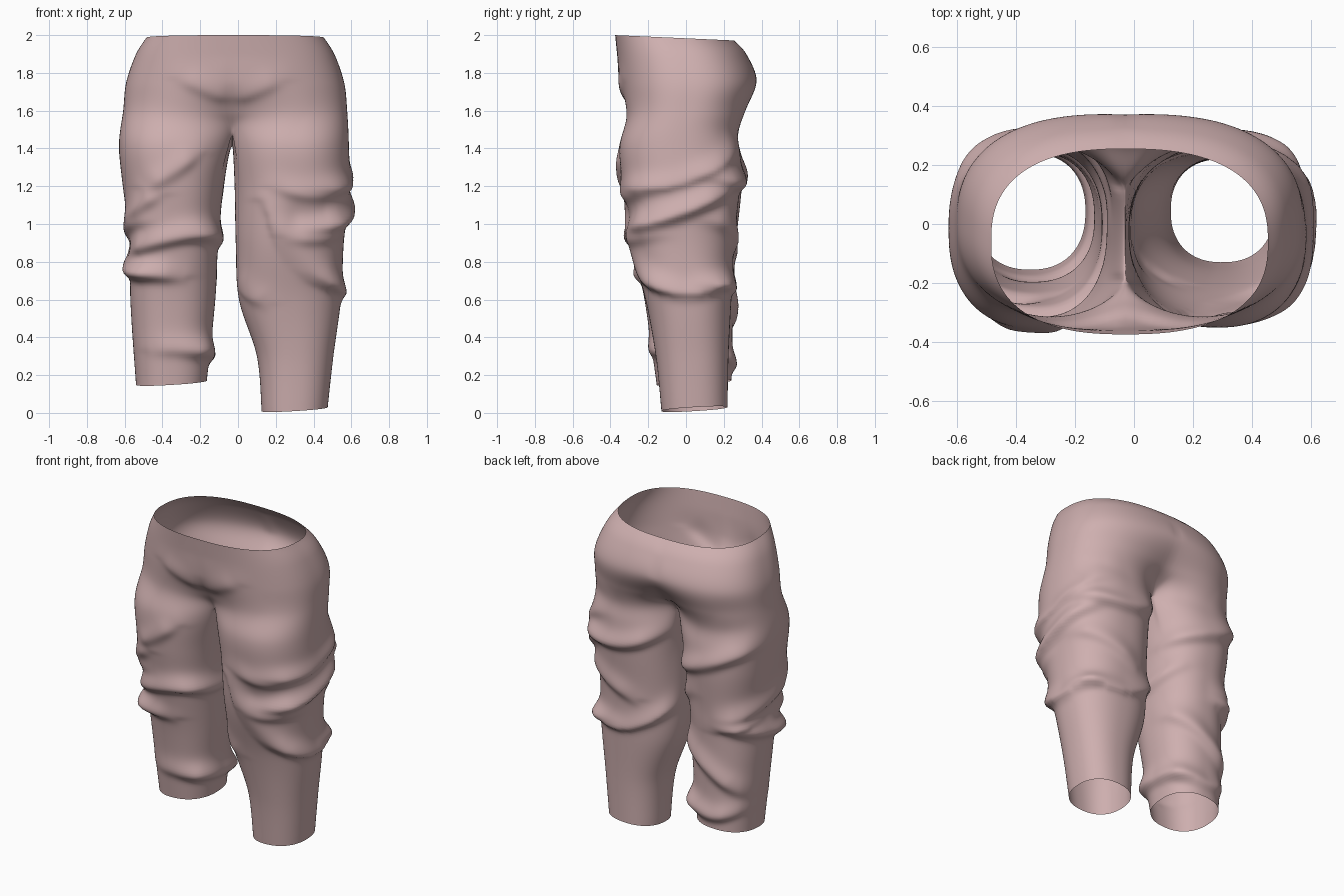
import bpy, bmesh, math
from mathutils import Vector

if "Cube" in bpy.data.objects:
    bpy.data.objects.remove(bpy.data.objects["Cube"], do_unlink=True)

SEAM_X = -.03           # centre seam between the legs
OUTER, INNER = 104, 18  # columns on the outside and inside of each leg
SPLIT = .85             # half turns from the outside of a leg to its seam
SIGN = {"right": -1, "left": 1}

# Rows: height, half width, front y, back y, centre valley depth
HIPS = [(1.983, .47, -.375, .255, 0), (1.9, .525, -.365, .32, 0),
        (1.75, .577, -.355, .38, .02), (1.6, .593, -.35, .35, .24)]
# Rows: height, outer x, inner x, front y, back y; the first is the crotch
LEGS = {
    "right": [(1.42, -.63, -.045, -.35, .29), (1.2, -.61, -.075, -.34, .295),
              (.9, -.57, -.105, -.285, .265), (.6, -.57, -.12, -.22, .25),
              (.16, -.54, -.165, -.155, .24)],
    "left": [(1.42, .587, -.02, -.35, .29), (1.2, .588, -.018, -.335, .285),
             (.9, .56, -.012, -.295, .255), (.6, .545, .005, -.215, .24),
             (.3, .505, .1, -.16, .225), (.02, .475, .125, -.13, .22)],
}


def power(value, exponent):
    return math.copysign(abs(value) ** exponent, value)


def hip_ring(side, row):
    z, half_width, front, back, valley = row
    ring = []
    for i in range(OUTER + 1):
        u = 2 * i / OUTER - 1
        a = u * math.pi / 2
        x = (SIGN[side] * half_width + .015) * power(math.cos(a), .8)
        y = (back - front) / 2 * power(math.sin(a), .8) * (1 - valley * abs(u) ** 6)
        y += (front + back) / 2
        lift = -.045 * y if row is HIPS[0] else 0
        ring.append(Vector((SEAM_X + x, y, z + lift)))
    return ring


def leg_ring(row, tilt=0):
    z, outer, inner, front, back = row
    ring = []
    for i in range(OUTER + INNER):
        if i <= OUTER:
            a = (2 * i / OUTER - 1) * math.pi * SPLIT
        else:
            a = math.pi * (SPLIT + 2 * (1 - SPLIT) * (i - OUTER) / INNER)
        x = (outer - inner) / 2 * power(math.cos(a), .87)
        y = (back - front) / 2 * power(math.sin(a), .87)
        ring.append(Vector(((outer + inner) / 2 + x, (front + back) / 2 + y,
                            z + tilt * (x + y))))
    return ring


def crotch_ring(row):
    ring = leg_ring(row)
    shift = SEAM_X - ring[0].x
    for i in range(OUTER + 1):
        u = abs(2 * i / OUTER - 1)
        ring[i].x += shift * u ** 6
        ring[i].z += .06 * u ** 6
    front, back = ring[0], ring[OUTER]
    for i in range(1, INNER):
        t = i / INNER
        ring[OUTER + i] = back.lerp(front, t)
        ring[OUTER + i].z -= .07 * math.sin(math.pi * t)
    return ring


def catmull(a, b, c, d, t):
    m, n = (c - a) / 2, (d - b) / 2
    return (b + m * t + (3 * (c - b) - 2 * m - n) * t ** 2
            + (2 * (b - c) + m + n) * t ** 3)


def add_half(bm, side):
    keys = [hip_ring(side, row) for row in HIPS]
    crotch, *lower, hem = LEGS[side]
    lower = [leg_ring(row) for row in lower]
    # the inner columns arch over the crotch toward the other leg
    for ring in keys:
        ring += [Vector((2 * SEAM_X - p.x, p.y, p.z)) for p in lower[0][OUTER + 1:]]
    keys += [crotch_ring(crotch)] + lower + [leg_ring(hem, .06)]
    rows = []
    for k in range(len(keys) - 1):
        a, b, c = keys[max(k - 1, 0)], keys[k], keys[k + 1]
        d = list(keys[min(k + 2, len(keys) - 1)])
        if k < len(HIPS):  # both halves share the same seam line
            for i in (0, OUTER):
                d[i] = 2 * c[i] - b[i]
        steps = round((b[OUTER // 2].z - c[OUTER // 2].z) / .014)
        for s in range(steps):
            points = [catmull(*q, s / steps) for q in zip(a, b, c, d)]
            rows.append((points, k >= len(HIPS)))
    rows.append((keys[-1], True))
    previous, was_leg = None, False
    for points, is_leg in rows:
        verts = [bm.verts.new(p) for p in (points if is_leg else points[:OUTER + 1])]
        if previous:
            for i in range(len(verts) if was_leg else OUTER):
                j = (i + 1) % len(verts)
                bm.faces.new((previous[i], verts[i], verts[j], previous[j]))
        previous, was_leg = verts, is_leg


# Folds: facing, height, start across and up, end across and up, sag
FACING = {"front": Vector((0, -1, 0)), "back": Vector((0, 1, 0)),
          "plus": Vector((1, 0, 0)), "minus": Vector((-1, 0, 0))}
HIP_FOLDS = [
    ("front", .014, -.3, 1.77, -.03, 1.66, -.01),
    ("front", .014, -.03, 1.66, .22, 1.76, -.01),
    ("back", -.015, -.6, 1.5, -.03, 1.5, -.04),
    ("back", -.015, -.03, 1.5, .58, 1.5, -.04),
]
RIGHT_FOLDS = [
    ("front", .022, -.48, 1.2, -.22, 1.37, -.02),
    ("front", .025, -.62, 1.02, -.42, 1.16, 0),
    ("front", .04, -.62, .83, -.08, .95, .03),
    ("front", .028, -.66, .74, -.3, .72, 0),
    ("front", .018, -.45, .335, -.05, .335, 0),
    ("minus", .03, -.3, 1.03, .3, .9, 0),
    ("minus", .045, -.34, .74, .32, .88, -.05),
    ("plus", .03, -.3, .95, .25, 1.03, -.08),
    ("plus", .03, -.25, .33, .3, .28, 0),
    ("back", .045, -.02, 1.25, -.65, .9, -.25),
    ("back", .035, -.05, 1.15, -.65, 1.4, -.03),
    ("back", .03, -.06, .75, -.55, .4, 0),
    ("back", .03, -.1, .36, -.52, .3, -.08),
]
LEFT_FOLDS = [
    ("front", .03, .15, 1.12, .62, .62, -.1),
    ("front", .02, .2, 1.2, .6, 1.2, -.05),
    ("front", .022, .28, .93, .62, .98, -.03),
    ("front", -.02, .25, 1.06, .52, 1.06, -.02),
    ("front", .015, -.02, .72, .14, .58, -.03),
    ("plus", .028, -.34, 1.2, .3, 1.42, -.1),
    ("plus", .05, -.36, .98, .25, 1.2, -.05),
    ("plus", .035, -.34, .86, .32, .76, -.19),
    ("back", .04, .62, .72, -.05, .9, -.16),
    ("back", .04, .62, 1.27, .02, 1.33, -.09),
    ("back", .025, .6, 1.05, .2, .86, 0),
]


def fold_offset(co, normal):
    folds = HIP_FOLDS + (LEFT_FOLDS if co.x > SEAM_X else RIGHT_FOLDS)
    total = 0
    for facing, height, x0, z0, x1, z1, sag in folds:
        weight = normal.dot(FACING[facing])
        if weight <= 0:
            continue
        across = co.x if facing in ("front", "back") else co.y
        dx, dz = x1 - x0, z1 - z0
        t = ((across - x0) * dx + (co.z - z0) * dz) / (dx * dx + dz * dz)
        t = min(1, max(0, t))
        below = co.z - (z0 + dz * t + 4 * sag * t * (1 - t))
        distance = math.hypot(across - x0 - dx * t, below)
        # ridges fall away softly above and tuck in sharply below
        width = .03 if below < 0 < height else .07
        taper = min(1, .35 + 3 * min(t, 1 - t))
        total += height * taper * min(1, weight * 1.6) * math.exp(-(distance / width) ** 2)
    # the seam itself stays flat
    return total * min(1, abs(co.x - SEAM_X) / .04)


# Trousers: one open cloth shell with the fold relief pushed along its normals
bm = bmesh.new()
for side in LEGS:
    add_half(bm, side)
bmesh.ops.remove_doubles(bm, verts=bm.verts, dist=.0008)
bmesh.ops.recalc_face_normals(bm, faces=bm.faces)
bm.normal_update()
if min(bm.verts, key=lambda v: v.co.y).normal.y > 0:
    bmesh.ops.reverse_faces(bm, faces=bm.faces)
    bm.normal_update()
moves = [v.normal * fold_offset(v.co, v.normal) for v in bm.verts]
for v, move in zip(bm.verts, moves):
    v.co += move
for _ in range(3):
    bmesh.ops.smooth_vert(bm, verts=[v for v in bm.verts if not v.is_boundary], factor=.4,
                          use_axis_x=True, use_axis_y=True, use_axis_z=True)

mesh = bpy.data.meshes.new("trousers")
bm.to_mesh(mesh)
bm.free()
mesh.shade_smooth()
trousers = bpy.data.objects.new("trousers", mesh)
bpy.context.collection.objects.link(trousers)

cloth = bpy.data.materials.new("dusty pink cloth")
cloth.use_nodes = True
cloth.diffuse_color = (.62, .43, .43, 1)
cloth.node_tree.nodes["Principled BSDF"].inputs["Base Color"].default_value = cloth.diffuse_color
mesh.materials.append(cloth)
